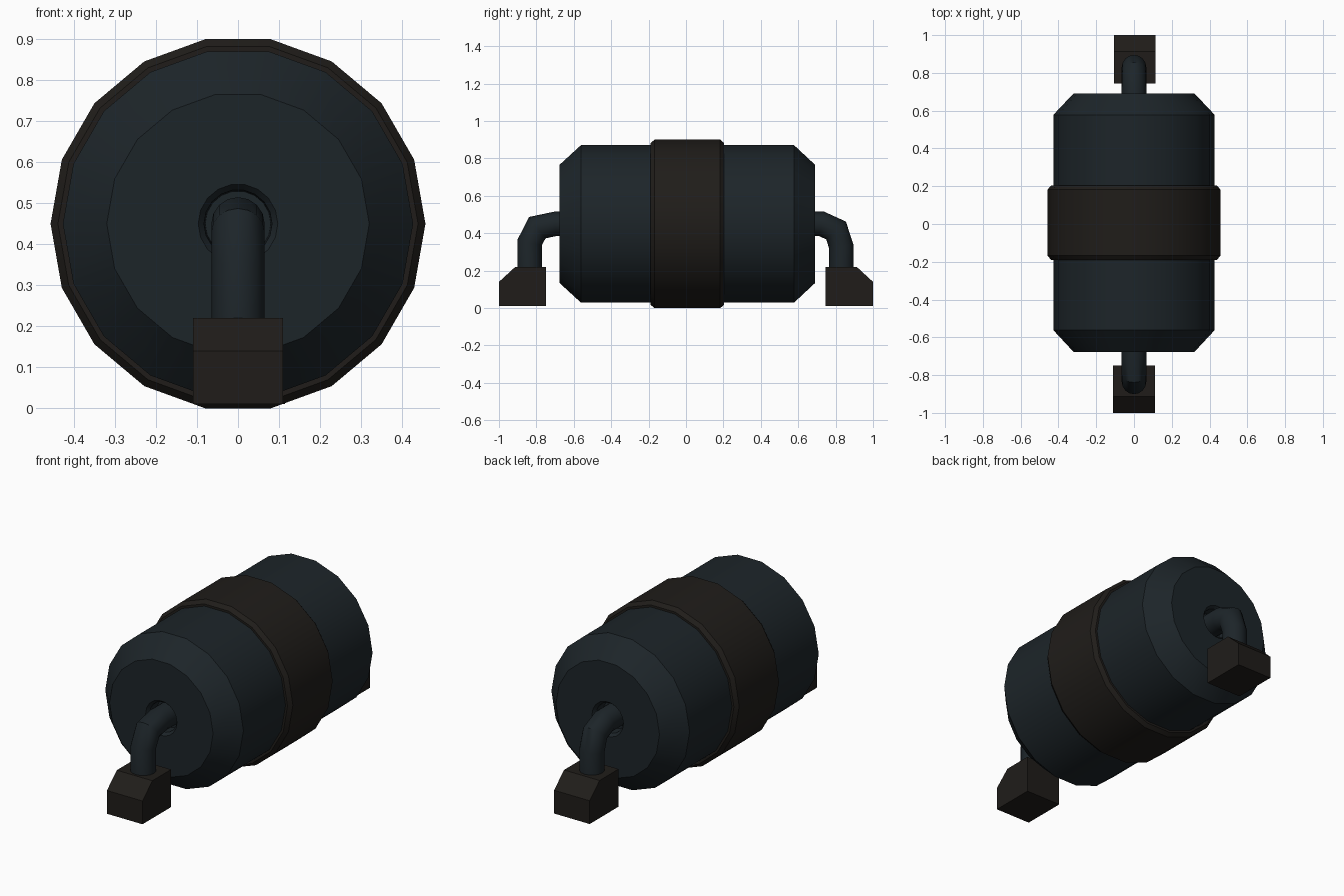
import bpy, bmesh
from math import sin, cos, pi, radians
from mathutils import Vector

if "Cube" in bpy.data.objects:
    bpy.data.objects.remove(bpy.data.objects["Cube"])


def material(name, rgb):
    m = bpy.data.materials.new(name)
    m.diffuse_color = (*rgb, 1)
    m.use_nodes = True
    m.node_tree.nodes["Principled BSDF"].inputs["Base Color"].default_value = m.diffuse_color
    return m


STEEL = material("dark_steel", (0.012, 0.018, 0.022))
RUBBER = material("dark_rubber", (0.014, 0.012, 0.010))
AXIS_Z = 0.45


def finish(name, bm, mat, smooth_angle=None):
    bmesh.ops.recalc_face_normals(bm, faces=bm.faces)
    me = bpy.data.meshes.new(name)
    bm.to_mesh(me)
    bm.free()
    me.materials.append(mat)
    ob = bpy.data.objects.new(name, me)
    bpy.context.collection.objects.link(ob)
    if smooth_angle:
        bpy.ops.object.select_all(action='DESELECT')
        ob.select_set(True)
        bpy.context.view_layer.objects.active = ob
        bpy.ops.object.shade_smooth_by_angle(angle=radians(smooth_angle))
    return ob


def loft(name, rings, sides, mat, smooth_angle):
    """Skin rings given as (centre, in-plane 'up' vector, radius); x is the other ring axis."""
    bm = bmesh.new()
    loops = []
    for centre, up, r in rings:
        loops.append([bm.verts.new(centre + Vector((r * cos(a), 0, 0)) + up * (r * sin(a)))
                      for a in (2 * pi * i / sides for i in range(sides))])
    for a, b in zip(loops, loops[1:]):
        for i in range(sides):
            j = (i + 1) % sides
            bm.faces.new((a[i], a[j], b[j], b[i]))
    bm.faces.new(loops[0])
    bm.faces.new(loops[-1])
    return finish(name, bm, mat, smooth_angle)


def lathe(name, profile, mat):
    up = Vector((0, 0, 1))
    rings = [(Vector((0, y, AXIS_Z)), up, r) for y, r in profile]
    return loft(name, rings, 18, mat, 30)


def pipe(name, path, r):
    """Mitred tube along a path of (y, z) points."""
    pts = [Vector((0, y, z)) for y, z in path]
    rings = []
    for i, p in enumerate(pts):
        d_in = (p - pts[max(i - 1, 0)]).normalized()
        d_out = (pts[min(i + 1, len(pts) - 1)] - p).normalized()
        t = (d_in + d_out).normalized()
        d = d_in if d_in.length else d_out
        up = Vector((0, -t.z, t.y)) / t.dot(d)
        rings.append((p, up, r))
    return loft(name, rings, 16, STEEL, 40)


def foot(name, s, x0, x1, inner):
    # Block with its outer top edge sloped off
    section = [(inner, 0.01), (1.0, 0.01), (1.0, 0.14), (0.913, 0.22), (inner, 0.22)]
    bm = bmesh.new()
    a, b = [[bm.verts.new((x, s * y, z)) for y, z in section] for x in (x0, x1)]
    bm.faces.new(a)
    bm.faces.new(b)
    for i in range(5):
        j = (i + 1) % 5
        bm.faces.new((a[i], a[j], b[j], b[i]))
    return finish(name, bm, RUBBER)


# Drum with chamfered ends and a recessed socket in each end
lathe("drum", [(-0.60, 0.08), (-0.66, 0.083), (-0.677, 0.097), (-0.677, 0.32),
               (-0.562, 0.427), (0.578, 0.427), (0.691, 0.32), (0.691, 0.097),
               (0.674, 0.083), (0.614, 0.08)], STEEL)

# Raised band around the middle
lathe("centre_band", [(-0.19, 0.42), (-0.19, 0.439), (-0.168, 0.457),
                      (0.183, 0.457), (0.204, 0.439), (0.204, 0.42)], RUBBER)

# Bent pipes from the sockets down into the feet
pipe("front_pipe", [(-0.58, 0.45), (-0.70, 0.45), (-0.795, 0.43),
                    (-0.836, 0.35), (-0.836, 0.15)], 0.065)
pipe("back_pipe", [(0.59, 0.45), (0.725, 0.45), (0.802, 0.415),
                   (0.83, 0.33), (0.83, 0.15)], 0.065)

# Feet
foot("front_foot", -1, -0.11, 0.11, 0.748)
foot("back_foot", 1, -0.105, 0.115, 0.745)

# Settle the model on the ground
bpy.context.view_layer.update()
low = min((o.matrix_world @ v.co).z for o in bpy.data.objects for v in o.data.vertices)
for o in bpy.data.objects:
    o.location.z -= low
